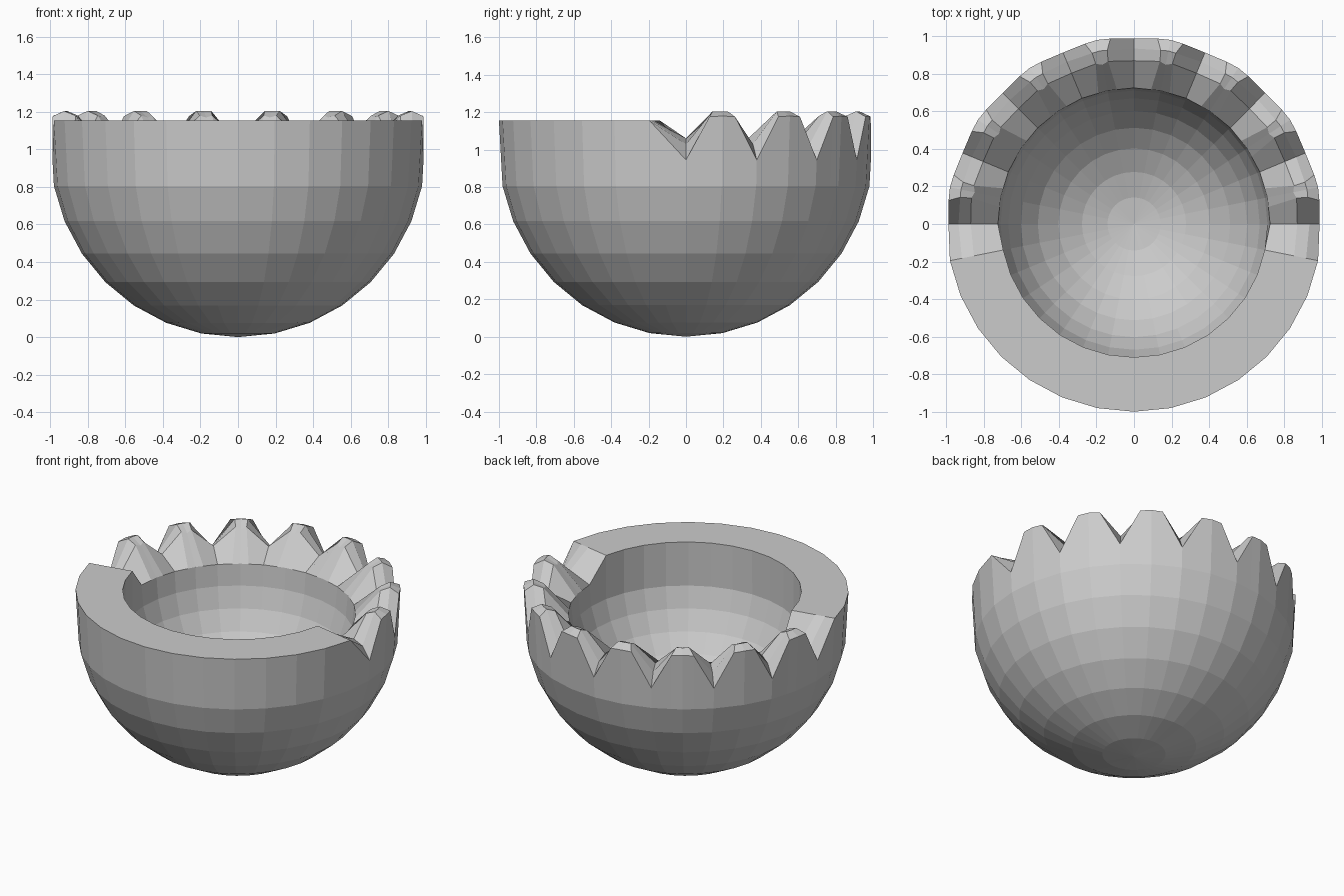
import bpy, bmesh
from math import sin, cos, pi, radians, floor

if "Cube" in bpy.data.objects:
    bpy.data.objects.remove(bpy.data.objects["Cube"])

SEG = 11.25            # 32-sided shell
INNER = 0.725          # inner radius, concentric with the outer one


def chord(a):
    """Keep extra columns on the flat sides of the 32-gon."""
    u = (a / SEG - floor(a / SEG)) * SEG - SEG / 2
    return cos(radians(SEG / 2)) / cos(radians(u))


def wall(z):
    return min(1.0, 0.981 + 0.019 * (z - 0.805) / 0.35)


# Rim profiles, outside to inside: (radius, height) x 4
FLAT = [(1.0, 1.155), (0.935, 1.155), (0.87, 1.155), (0.71, 1.155)]
NOTCH = [(wall(0.945), 0.945), (0.935, 1.03), (0.87, 1.06), (INNER, 1.0)]
SIDE = [(wall(1.176), 1.176), (0.94, 1.205), (0.88, 1.18), (INNER, 1.0)]
PEAK = [(wall(1.18), 1.18), (0.94, 1.205), (0.865, 1.17), (INNER, 1.0)]
SPREAD = [4.0, 2.5, 2.2, 4.0]      # half-width of the tooth tip in degrees

# Columns around the shell: (angle, side direction, rim profile)
columns = []
for i in range(8):
    a = i * 2 * SEG
    columns += [(a, 0, NOTCH), (a + SEG, -1, SIDE), (a + SEG, 0, PEAK), (a + SEG, 1, SIDE)]
columns.append((180.0, 0, NOTCH))
columns += [(180 + i * SEG, 0, FLAT) for i in range(1, 16)]

bm = bmesh.new()


def vert(angle, r, z):
    r *= chord(angle)
    t = radians(angle)
    return bm.verts.new((r * cos(t), r * sin(t), z))


# Outer bowl, rim and inner bowl as one continuous strip per column
bowl = [(sin(k * pi / 16), -cos(k * pi / 16)) for k in range(1, 8)]
grid = []
for a, s, rim in columns:
    col = [vert(a + s * 4.0, r, 1 + h) for r, h in bowl]
    col += [vert(a + s * w, r, z) for w, (r, z) in zip(SPREAD, rim)]
    col += [vert(a + s * 4.0, r * INNER, 1 + h * INNER) for r, h in reversed(bowl)]
    grid.append(col)
outer_pole = bm.verts.new((0, 0, 0))
inner_pole = bm.verts.new((0, 0, 1 - INNER))
for i, c in enumerate(grid):
    d = grid[(i + 1) % len(grid)]
    bm.faces.new((outer_pole, d[0], c[0]))
    for k in range(len(c) - 1):
        bm.faces.new((c[k], d[k], d[k + 1], c[k + 1]))
    bm.faces.new((c[-1], d[-1], inner_pole))
bmesh.ops.recalc_face_normals(bm, faces=bm.faces)

mesh = bpy.data.meshes.new("cracked_shell_bowl")
bm.to_mesh(mesh)
bm.free()
bpy.context.collection.objects.link(bpy.data.objects.new("cracked_shell_bowl", mesh))
